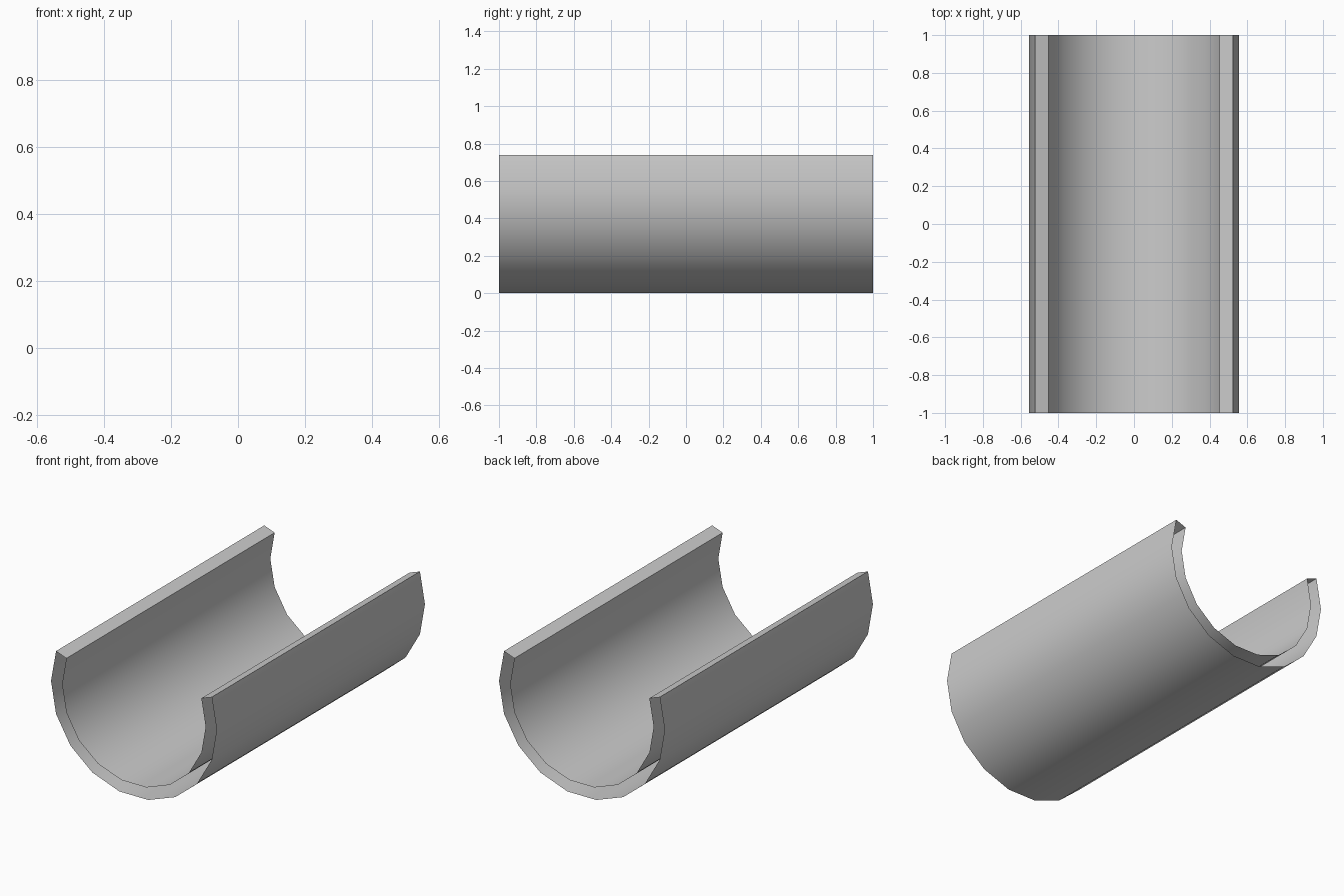
import bpy, bmesh
from math import sin, cos, radians

if "Cube" in bpy.data.objects:
    bpy.data.objects.remove(bpy.data.objects["Cube"])

R_OUT, R_IN, HALF_LEN = 0.557, 0.483, 1.0
CENTRE_Z = R_OUT * cos(radians(10))   # a flat of the 18-gon rests on the ground
ANGLES = range(-110, 111, 20)         # 12 points of an 18-sided circle, from straight down


def arc(radius, angles):
    return [(radius * sin(radians(a)), CENTRE_Z - radius * cos(radians(a))) for a in angles]


# closed profile: outer arc, then inner arc back (lips join the two)
profile = arc(R_OUT, ANGLES) + arc(R_IN, reversed(ANGLES))

# extrude the profile along y; the two ends stay open between the walls
bm = bmesh.new()
front = [bm.verts.new((x, -HALF_LEN, z)) for x, z in profile]
back = [bm.verts.new((x, HALF_LEN, z)) for x, z in profile]
n = len(profile)
for i in range(n):
    j = (i + 1) % n
    bm.faces.new((front[i], front[j], back[j], back[i]))

mesh = bpy.data.meshes.new("trough")
bm.to_mesh(mesh)
bm.free()
trough = bpy.data.objects.new("trough", mesh)
bpy.context.collection.objects.link(trough)

# smooth curved walls, sharp lips
bpy.context.view_layer.objects.active = trough
trough.select_set(True)
bpy.ops.object.shade_smooth_by_angle(angle=radians(30))
